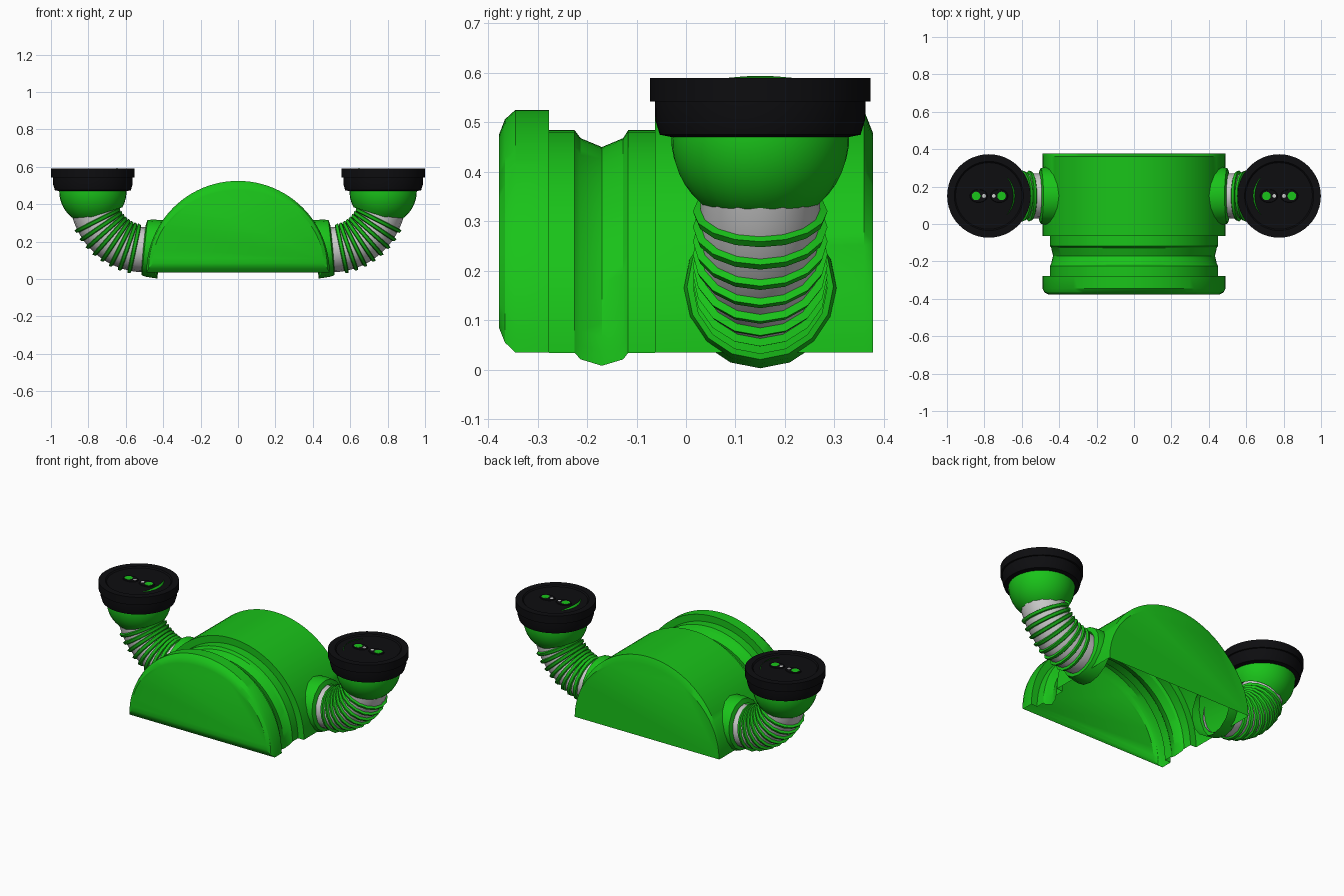
import bpy, bmesh, math
from mathutils import Vector

if "Cube" in bpy.data.objects:
    bpy.data.objects.remove(bpy.data.objects["Cube"])


def material(name, col):
    m = bpy.data.materials.new(name)
    m.diffuse_color = (*col, 1)
    m.use_nodes = True
    m.node_tree.nodes["Principled BSDF"].inputs["Base Color"].default_value = m.diffuse_color
    return m


GREEN = material("green", (0.01, 0.55, 0.01))
BLACK = material("black", (0.004, 0.004, 0.005))


def finish(name, bm, mat, mirror=False, smooth=30):
    bmesh.ops.remove_doubles(bm, verts=bm.verts, dist=1e-5)
    bmesh.ops.recalc_face_normals(bm, faces=bm.faces)
    me = bpy.data.meshes.new(name)
    bm.to_mesh(me)
    bm.free()
    ob = bpy.data.objects.new(name, me)
    bpy.context.collection.objects.link(ob)
    if mat:
        me.materials.append(mat)
    if mirror:
        mod = ob.modifiers.new("mirror", 'MIRROR')
        mod.use_mirror_merge = False
    bpy.ops.object.select_all(action='DESELECT')
    ob.select_set(True)
    bpy.context.view_layer.objects.active = ob
    bpy.ops.object.shade_smooth_by_angle(angle=math.radians(smooth))
    return ob


def add_rings(bm, rings, closed=True):
    rows = [[bm.verts.new(p) for p in r] for r in rings]
    n = len(rows[0])
    for a, b in zip(rows, rows[1:]):
        for i in range(n if closed else n - 1):
            j = (i + 1) % n
            bm.faces.new((a[i], a[j], b[j], b[i]))
    return rows


def circle(c, deg, s, r, n, squash=1):
    # circle around an axis lying in the xz plane, tilted deg from +x
    t = math.radians(deg)
    axis = Vector((math.cos(t), 0, math.sin(t)))
    side = Vector((-math.sin(t), 0, math.cos(t)))
    c = Vector(c) + axis * s
    return [c + r * (Vector((0, 1, 0)) * math.cos(a) * squash + side * math.sin(a))
            for a in (2 * math.pi * i / n for i in range(n))]


def lathe(bm, c, deg, profile, n, squash=1):
    return add_rings(bm, [circle(c, deg, s, max(r, 1e-6), n, squash) for s, r in profile])


# half-round body: y, half width, top z, bottom z
sections = [(-.378, .455, .475, .085), (-.366, .478, .506, .055), (-.345, .49, .525, .035),
            (-.277, .49, .525, .035), (-.2769, .45, .484, .034), (-.225, .45, .484, .034),
            (-.213, .443, .468, .021), (-.17, .433, .45, .008), (-.127, .443, .468, .021),
            (-.117, .45, .484, .034), (-.0631, .45, .484, .034), (-.063, .49, .525, .035),
            (.36, .49, .524, .035), (.378, .488, .478, .035)]
N = 48
bm = bmesh.new()
rows = add_rings(bm, [[(w * math.cos(math.pi * i / N), y, b + (t - b) * math.sin(math.pi * i / N))
                       for i in range(N + 1)] for y, w, t, b in sections], closed=False)
bm.faces.new(rows[0])
bm.faces.new(rows[-1])
for a, b in zip(rows[:2], rows[1:3]):
    bm.faces.new((a[0], a[-1], b[-1], b[0]))
finish("body_shell", bm, GREEN)

# arm path: arc in the xz plane
Y = 0.15
PX, PZ, R = .495, .442, .285


def on_arc(theta):
    p = math.radians(theta - 90)
    return (PX + R * math.cos(p), Y, PZ + R * math.sin(p))


# collar where each hose leaves the body
bm = bmesh.new()
lathe(bm, (.415, Y, .159), 6, [(0, .157), (.06, .154), (.085, .148), (.092, .12)], 16)
finish("hose_collars", bm, GREEN, True)

# grey hose core
bm = bmesh.new()
hose = [circle((.46, Y, .155), 6, 0, .119, 16)]
hose += [circle(on_arc(t), t, 0, .121, 16) for t in [6 + 66.5 * i / 16 for i in range(17)]]
hose.append(circle(on_arc(72.5), 72.5, .03, .121, 16))
add_rings(bm, hose)
finish("hose_core", bm, None, True)

# green ribs around the hose
bm = bmesh.new()
for i in range(8):
    t = 12 + i * 7.3
    lathe(bm, on_arc(t), t, [(-.012, .119), (-.007, .131), (.008, .136), (.012, .119)], 16)
finish("hose_ribs", bm, GREEN, True)

# rounded filter sockets
CX = .776
bm = bmesh.new()
lathe(bm, (CX, Y, .47), 72.5,
      [(-.18 * math.cos(math.radians(a)), .18 * math.sin(math.radians(a))) for a in range(44, 117, 8)], 32)
finish("filter_sockets", bm, GREEN, True)

# black filter caps with a shallow recessed top
bm = bmesh.new()
lathe(bm, (CX, Y, 0), 90, [(.47, 0), (.47, .178), (.475, .203), (.505, .212), (.542, .213),
                           (.542, .223), (.59, .223), (.59, .185), (.583, .178),
                           (.583, 0)], 48)
finish("filter_caps", bm, BLACK, True)

# oval pads and small port discs on the caps
bm = bmesh.new()
for d in (-.055, .055):
    lathe(bm, (CX + d, Y, 0), 90, [(.582, .048), (.587, .045), (.587, 0)], 24, .75)
finish("cap_pads", bm, BLACK, True)

for name, spots, r, mat in (("large_ports", (-.068, .068), .023, GREEN),
                            ("small_ports", (-.026, .026), .01, None)):
    bm = bmesh.new()
    for d in spots:
        lathe(bm, (CX + d, Y, 0), 90, [(.586, r), (.588, r), (.588, 0)], 16)
    finish(name, bm, mat, True)
